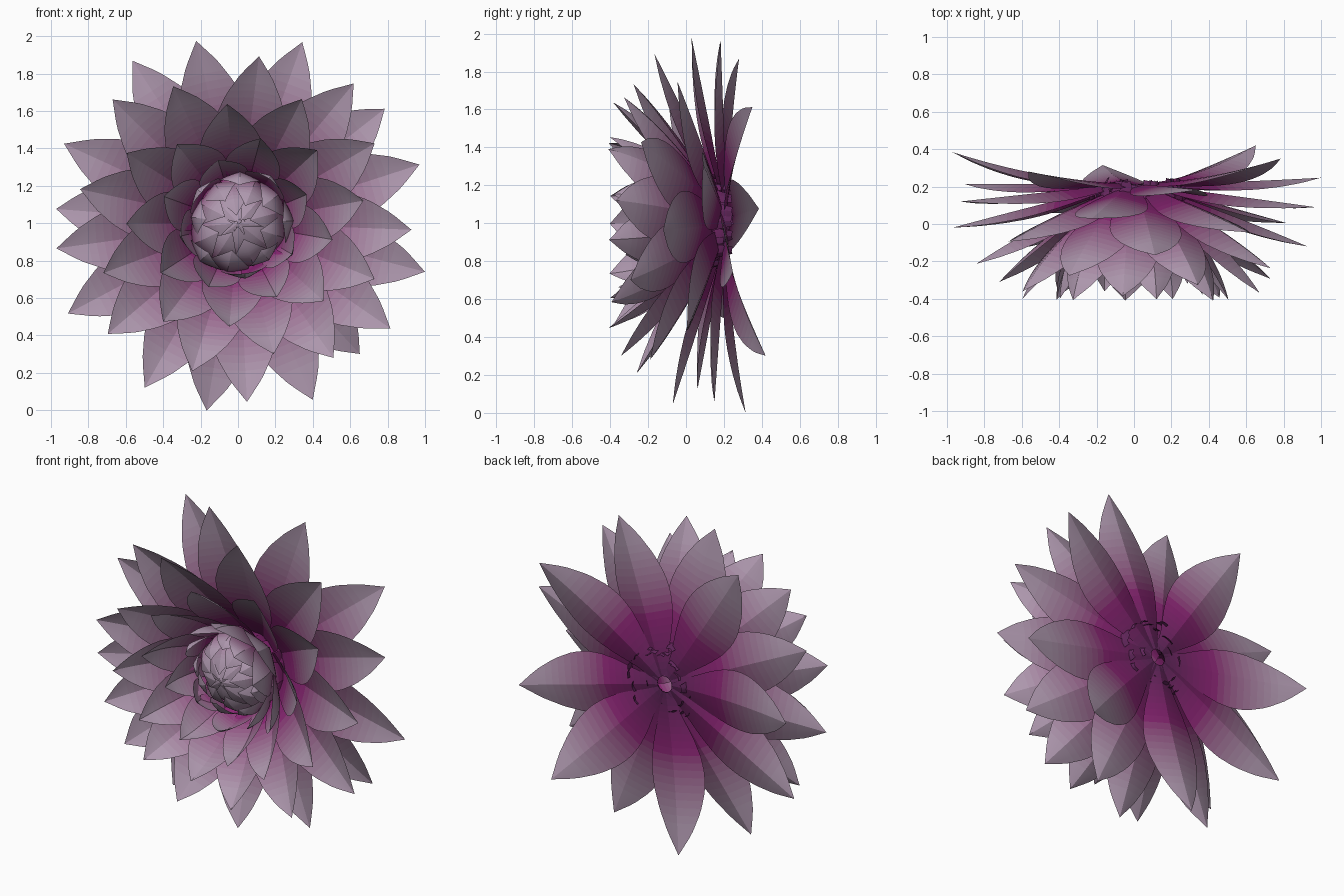
import bpy, bmesh, math, random

if "Cube" in bpy.data.objects:
    bpy.data.objects.remove(bpy.data.objects["Cube"])

random.seed(4)
COUNT, ROWS, COLS = 84, 22, 6


def lookup(table, v):
    """Piecewise-linear interpolation."""
    for (a, p), (b, q) in zip(table, table[1:]):
        if v <= b:
            return p + (q - p) * (v - a) / (b - a)
    return table[-1][1]


# Petal parameters by spiral index (0 = rearmost outer petal)
TIP_R = [(0, .955), (4, 1.035), (10, 1.02), (15, .97), (20, .9), (25, .81), (33, .64),
         (41, .47), (46, .35), (50, .27), (56, .17), (68, .03), (84, -.05)]
TIP_Y = [(0, .42), (4, .28), (8, .15), (12, .03), (18, -.12), (24, -.26), (30, -.36),
         (36, -.41), (43, -.4), (48, -.3), (54, -.17), (68, -.18), (84, -.16)]
BEND_R = [(0, .5), (25, .5), (41, .42), (50, .36), (84, .3)]
HALF_W = [(0, .187), (20, .192), (35, .172), (45, .137), (55, .11), (84, .1)]
OUTLINE = [(0, .22), (.15, .42), (.3, .74), (.42, .93), (.52, 1), (.62, .97),
           (.75, .78), (.88, .45), (1, .0)]


def material(t):
    """Purple base, magenta middle, pale mauve tip."""
    base, mid, tip = (.11, .02, .10), (.25, .016, .17), (.42, .31, .42)
    a, b, k = (base, mid, t / .38) if t < .38 else (mid, tip, min(1, (t - .38) / .45))
    m = bpy.data.materials.new("petal_band")
    m.diffuse_color = [p + (q - p) * k for p, q in zip(a, b)] + [1]
    m.use_nodes = True
    m.node_tree.nodes["Principled BSDF"].inputs["Base Color"].default_value = m.diffuse_color
    return m


BANDS = [material((j + .5) / ROWS) for j in range(ROWS)]


def add_petal(bm, i):
    ang = math.radians(-47 - 137.508 * i)
    bud = i > 48
    r0, y0 = (random.uniform(.11, .26), random.uniform(.19, .25)) if bud else (.05, .215)
    r2, y2 = lookup(TIP_R, i), lookup(TIP_Y, i)
    r1 = lookup(BEND_R, i)
    y1 = y0 + (y2 - y0) * (.8 if bud else .1 if i < 6 else .45)
    half = lookup(HALF_W, i)
    cup = .22 + .2 * min(1, i / 45)
    grid = []
    for j in range(ROWS + 1):
        t = j / ROWS
        u = 1 - t
        r = u * u * r0 + 2 * u * t * r1 + t * t * r2
        y = u * u * y0 + 2 * u * t * y1 + t * t * y2
        dr = u * (r1 - r0) + t * (r2 - r1)
        dy = u * (y1 - y0) + t * (y2 - y1)
        n = math.hypot(dr, dy) or 1
        w = half * lookup(OUTLINE, t)
        row = []
        for k in range(COLS + 1):
            s = 2 * k / COLS - 1
            lift = cup * w * abs(s) ** 1.2      # creased midrib, raised edges
            rr, yy, side = r + lift * dy / n, y - lift * dr / n, s * w
            if bud:                             # bud petals wrap round the dome
                rr, yy = r + lift * dy / n, y + .5 * lift
            row.append(bm.verts.new((rr * math.cos(ang) - side * math.sin(ang), yy,
                                     1 + rr * math.sin(ang) + side * math.cos(ang))))
        grid.append(row)
    for j in range(ROWS):
        for k in range(COLS):
            f = bm.faces.new((grid[j][k], grid[j][k + 1], grid[j + 1][k + 1], grid[j + 1][k]))
            f.material_index = j


def petal_group(name, start, stop):
    bm = bmesh.new()
    for i in range(start, stop):
        add_petal(bm, i)
    bmesh.ops.remove_doubles(bm, verts=bm.verts, dist=1e-5)
    me = bpy.data.meshes.new(name)
    bm.to_mesh(me)
    bm.free()
    for m in BANDS:
        me.materials.append(m)
    ob = bpy.data.objects.new(name, me)
    bpy.context.collection.objects.link(ob)
    bpy.ops.object.select_all(action='DESELECT')
    ob.select_set(True)
    bpy.context.view_layer.objects.active = ob
    bpy.ops.object.shade_smooth_by_angle(angle=math.radians(20))


# Three zones of one continuous spiral
petal_group("outer_petals", 0, 21)
petal_group("inner_petals", 21, 49)
petal_group("bud_petals", 49, COUNT)
